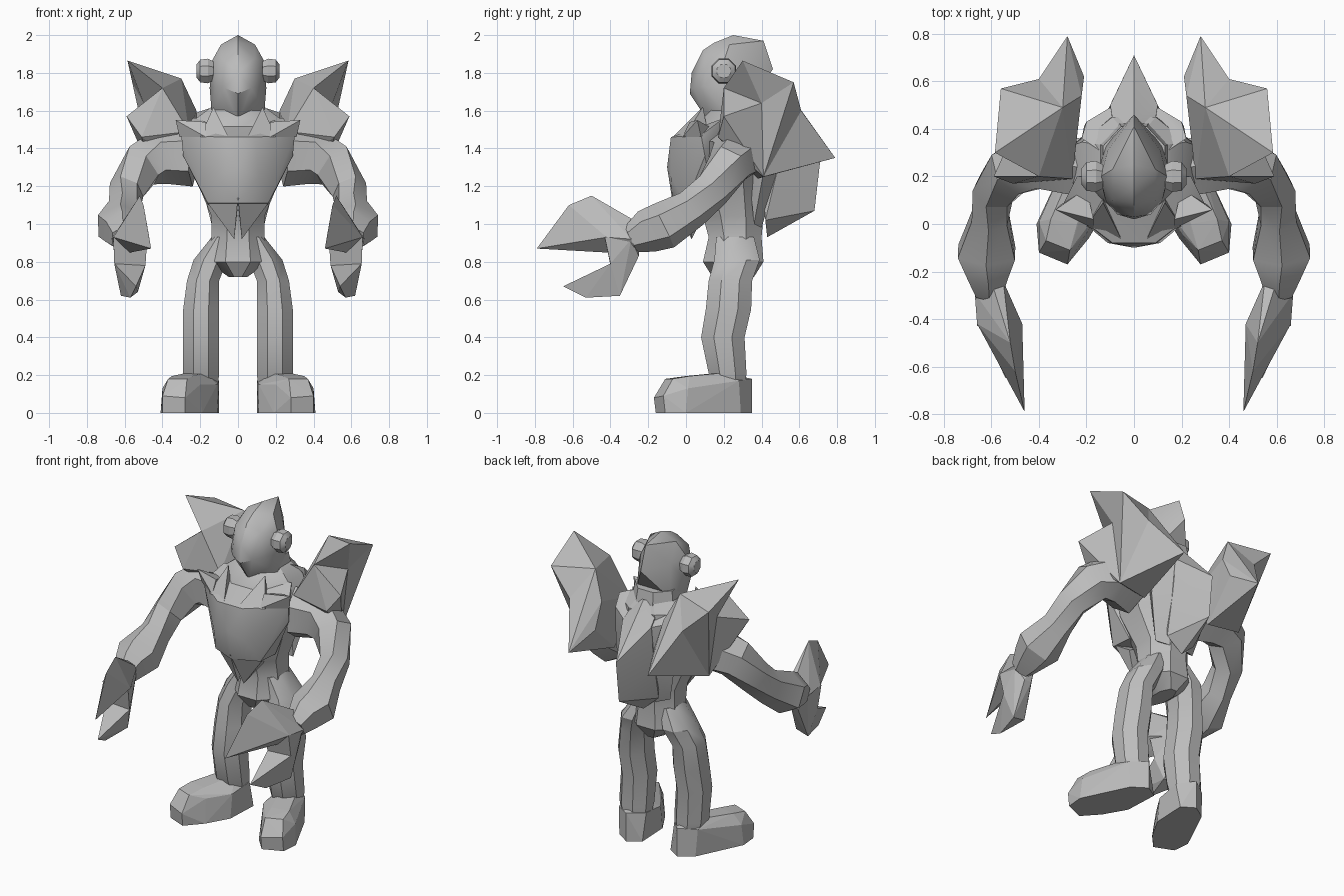
import bpy, bmesh, math
from mathutils import Vector

cube = bpy.data.objects.get("Cube")
if cube:
    bpy.data.objects.remove(cube, do_unlink=True)

grey = bpy.data.materials.new("plain grey")
grey.diffuse_color = (.5, .5, .5, 1)
grey.use_nodes = True
grey.node_tree.nodes["Principled BSDF"].inputs["Base Color"].default_value = (.5, .5, .5, 1)


def finish(name, bm, paired, smooth=False):
    """Turn a bmesh into an object, mirrored to the other side when paired."""
    bmesh.ops.recalc_face_normals(bm, faces=bm.faces)
    mesh = bpy.data.meshes.new(name)
    bm.to_mesh(mesh)
    bm.free()
    mesh.materials.append(grey)
    obj = bpy.data.objects.new(name, mesh)
    bpy.context.collection.objects.link(obj)
    if smooth:
        bpy.ops.object.select_all(action='DESELECT')
        obj.select_set(True)
        bpy.context.view_layer.objects.active = obj
        bpy.ops.object.shade_smooth_by_angle(angle=math.radians(30))
    if paired:
        mirror = obj.modifiers.new("mirror", 'MIRROR')
        mirror.use_mirror_merge = False


def hull(name, points, paired=False, smooth=False):
    """Faceted solid; unpaired solids get their points reflected in x."""
    points = set(points)
    if not paired:
        points |= {(-x, y, z) for x, y, z in points}
    bm = bmesh.new()
    verts = [bm.verts.new(p) for p in sorted(points)]
    result = bmesh.ops.convex_hull(bm, input=verts)
    unused = {v for v in result["geom_interior"] + result["geom_unused"]
              if isinstance(v, bmesh.types.BMVert)}
    bmesh.ops.delete(bm, geom=list(unused), context='VERTS')
    bmesh.ops.dissolve_limit(bm, angle_limit=math.radians(2), verts=bm.verts, edges=bm.edges)
    finish(name, bm, paired, smooth)


def loft(name, stations, sides=8, paired=False, level=False):
    """Tube through (x, y, z, half width, half height) stations."""
    bm = bmesh.new()
    centres = [Vector(s[:3]) for s in stations]
    rings = []
    for i, (centre, station) in enumerate(zip(centres, stations)):
        if level:
            across, up = Vector((1, 0, 0)), Vector((0, 1, 0))
        else:
            ahead = centres[min(i + 1, len(centres) - 1)] - centres[max(i - 1, 0)]
            across = ahead.cross(Vector((0, 0, 1))).normalized()
            up = across.cross(ahead).normalized()
        ring = []
        for k in range(sides):
            t = math.tau * (k + .5) / sides
            grow = 1 / math.cos(math.pi / sides)
            ring.append(bm.verts.new(centre + across * station[3] * grow * math.cos(t)
                                     + up * station[4] * grow * math.sin(t)))
        rings.append(ring)
    for low, high in zip(rings, rings[1:]):
        for k in range(sides):
            n = (k + 1) % sides
            bm.faces.new((low[k], low[n], high[n], high[k]))
    bm.faces.new(rings[0])
    bm.faces.new(rings[-1])
    finish(name, bm, paired, smooth=True)


# Body core, from crotch to shoulders
loft("torso", [
    (0, .25, .72, .05, .11), (0, .25, .8, .16, .16), (0, .26, .93, .14, .14),
    (0, .25, 1.04, .14, .16), (0, .22, 1.23, .22, .2), (0, .24, 1.42, .28, .2),
    (0, .27, 1.56, .22, .18), (0, .28, 1.62, .14, .13)], level=True)

# Broad back with a narrow ridged hump
hull("upper_back", [
    (.2, .43, 1.53), (.21, .41, 1.27), (.14, .36, 1), (.1, .49, 1.5), (.22, .36, 1.59),
    (.1, .48, 1.25), (.13, .3, 1.62), (.07, .4, .98)], smooth=True)
hull("back_ridge", [
    (0, .43, 1.63), (0, .71, 1.33), (0, .68, 1.07), (0, .43, .93),
    (.1, .5, 1.5), (.11, .48, 1.27), (.1, .42, 1.02), (.08, .38, 1.6)], smooth=True)

# Breastplate with its collar points and front flap
hull("breastplate", [
    (0, -.1, 1.3), (.09, -.08, 1.46), (.11, -.08, 1.25), (.3, .08, 1.47),
    (.29, .1, 1.36), (.19, .01, 1.23), (.16, 0, 1.11), (0, -.07, 1.11),
    (.24, .2, 1.56), (.12, .15, 1.54), (.16, .15, 1.1)], smooth=True)
hull("inner_collar_point", [
    (.13, .09, 1.62), (.05, -.07, 1.46), (.2, -.01, 1.46), (.13, .12, 1.46)], paired=True)
hull("outer_collar_point", [
    (.33, .06, 1.55), (.17, .02, 1.54), (.17, -.02, 1.46),
    (.31, .08, 1.46), (.2, .15, 1.5)], paired=True)
hull("front_flap", [
    (.16, .02, 1.11), (0, -.08, 1.14), (.02, .03, .92), (.05, .0, 1.05),
    (.12, .1, 1.06), (0, .12, 1.1)], paired=True)

# Head with a pointed chin and round ear pieces
hull("head", [
    (0, .02, 1.69), (0, .03, 1.8), (0, .09, 1.92), (0, .15, 1.96), (0, .25, 2),
    (0, .41, 1.97), (0, .46, 1.82), (.09, .1, 1.88), (.07, .04, 1.72),
    (.12, .1, 1.73), (.09, .23, 1.95), (.14, .2, 1.86), (.11, .31, 1.84),
    (.15, .22, 1.72), (.14, .2, 1.6), (.12, .33, 1.63), (0, .12, 1.54)], smooth=True)
loft("neck", [(0, .28, 1.5, .16, .16), (0, .27, 1.68, .13, .14)], level=True)
loft("ear_piece", [
    (.13, .2, 1.81, .05, .05), (.16, .2, 1.81, .065, .065),
    (.2, .2, 1.81, .06, .06), (.22, .2, 1.81, .035, .035)], paired=True)

# Jagged shoulder guard: named corners joined as triangles
corners = dict(
    a=(.585, .3, 1.865), b=(.28, .79, 1.35), c=(.56, .57, 1.75), d=(.4, .61, 1.6),
    e=(.21, .62, 1.45), f=(.3, .49, 1.77), g=(.22, .54, 1.6), h=(.24, .38, 1.24),
    j=(.59, .2, 1.57), k=(.5, .4, 1.64), l=(.45, .41, 1.25), m=(.4, .2, 1.72),
    n=(.26, .19, 1.49), o=(.51, .17, 1.46))
bm = bmesh.new()
spots = {key: bm.verts.new(p) for key, p in corners.items()}
for tri in ("acf cdf dbf fbg gbe geh ghn ebh blh ckl cld dlb ack akm mkj afm "
            "fgn fnm kjl jol mjo mon onh olh").split():
    bm.faces.new([spots[key] for key in tri])
finish("shoulder_guard", bm, paired=True)

# Arm sweeping outward, then forward to the wrist
loft("arm", [
    (.24, .24, 1.36, .12, .14), (.4, .27, 1.36, .12, .13), (.51, .23, 1.31, .1, .11),
    (.59, .14, 1.18, .08, .09), (.605, .03, 1.08, .075, .09),
    (.62, -.12, .99, .12, .11), (.615, -.21, .96, .085, .1),
    (.61, -.29, .92, .055, .065)], sides=6, paired=True)

# Pincer hand
hull("upper_claw", [
    (.52, -.5, 1.15), (.5, -.62, 1.1), (.46, -.79, .87), (.66, -.42, .93),
    (.47, -.42, .93), (.67, -.29, .92), (.55, -.24, .98), (.62, -.26, .84),
    (.57, -.23, .88), (.6, -.24, 1)], paired=True)
hull("palm", [
    (.66, -.29, .92), (.55, -.24, .95), (.57, -.25, .83), (.62, -.25, .83),
    (.48, -.43, .93), (.66, -.43, .93), (.49, -.4, .78), (.655, -.4, .79),
    (.53, -.36, .64), (.62, -.35, .62)], paired=True)
hull("lower_claw", [
    (.49, -.4, .78), (.655, -.4, .79), (.53, -.36, .64), (.62, -.35, .62),
    (.57, -.53, .61), (.54, -.65, .67)], paired=True)

# Legs and outward-turned feet
loft("leg", [
    (.19, .23, .15, .085, .085), (.195, .22, .21, .095, .1), (.195, .195, .4, .095, .115),
    (.195, .225, .55, .095, .12), (.185, .235, .7, .085, .115),
    (.145, .27, .81, .09, .12), (.09, .26, .93, .05, .1)], paired=True, level=True)
hull("foot", [
    (.1, .3, 0), (.18, .35, 0), (.27, .29, 0), (.11, .08, 0), (.19, -.06, 0),
    (.28, -.16, 0), (.4, -.11, 0), (.41, 0, 0), (.28, -.17, .08), (.4, -.12, .09),
    (.27, -.11, .18), (.37, -.07, .18), (.2, -.04, .15), (.4, .01, .13),
    (.17, .2, .215), (.28, .18, .21), (.1, .26, .17), (.28, .28, .17),
    (.18, .35, .18), (.11, .1, .15), (.35, .02, .195), (.24, 0, .195)], paired=True)
